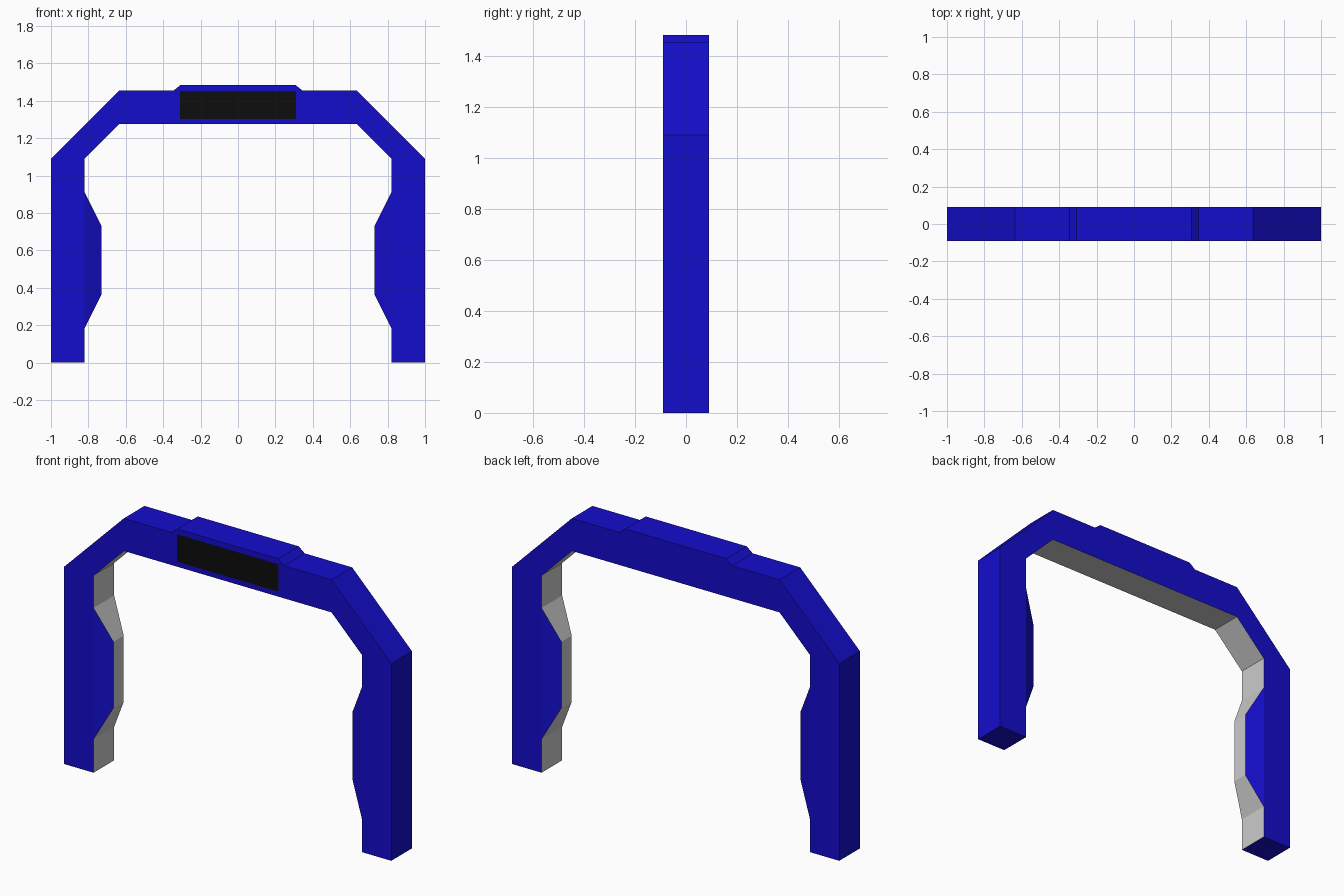
import bpy
import bmesh

if "Cube" in bpy.data.objects:
    bpy.data.objects.remove(bpy.data.objects["Cube"])

D = 0.09  # half depth


def material(name, color):
    m = bpy.data.materials.new(name)
    m.diffuse_color = color
    m.use_nodes = True
    m.node_tree.nodes["Principled BSDF"].inputs["Base Color"].default_value = m.diffuse_color
    return m


BLUE = material("blue", (0.007, 0.004, 0.6, 1))
GREY = material("grey", (0.8, 0.8, 0.8, 1))
BLACK = material("black", (0.004, 0.004, 0.004, 1))


def finish(name, bm, mats):
    bmesh.ops.recalc_face_normals(bm, faces=bm.faces)
    mesh = bpy.data.meshes.new(name)
    bm.to_mesh(mesh)
    bm.free()
    for m in mats:
        mesh.materials.append(m)
    ob = bpy.data.objects.new(name, mesh)
    bpy.context.collection.objects.link(ob)
    return ob


def loft(name, rings, mats, grey_sides=()):
    """Join equal rings of points into a closed solid."""
    bm = bmesh.new()
    loops = [[bm.verts.new(p) for p in r] for r in rings]
    n = len(rings[0])
    for a, b in zip(loops, loops[1:]):
        for i in range(n):
            j = (i + 1) % n
            f = bm.faces.new((a[i], a[j], b[j], b[i]))
            if i in grey_sides:
                f.material_index = 1
    bm.faces.new(loops[0])
    last = bm.faces.new(loops[-1])
    if 'cap' in grey_sides:
        last.material_index = 1
    return finish(name, bm, mats)


# arch frame: swept box section with a grey inner lining
half = [((1, 0), (0.82, 0)), ((1, 1.09), (0.82, 1.09)), ((0.635, 1.455), (0.635, 1.275))]
path = half + [((-ox, oz), (-ix, iz)) for (ox, oz), (ix, iz) in reversed(half)]
rings = [[(ox, -D, oz), (ox, D, oz), (ix, D, iz), (ix, -D, iz)]
         for (ox, oz), (ix, iz) in path]
loft("arch_frame", rings, [BLUE, GREY], {2})

# tapered pads on the inside of both legs
for side, s in (("left", -1), ("right", 1)):
    def pad_ring(x, y, z0, z1):
        return [(s * x, -y, z0), (s * x, y, z0), (s * x, y, z1), (s * x, -y, z1)]
    loft(side + "_leg_pad",
         [pad_ring(0.82, D, 0.185, 0.91), pad_ring(0.73, D / 2, 0.365, 0.73)],
         [BLUE, GREY], {0, 2, 'cap'})

# raised plate on top of the beam
plate = [(-0.345, 1.455), (0.345, 1.455), (0.308, 1.484), (-0.308, 1.484)]
loft("top_plate", [[(x, y, z) for x, z in plate] for y in (-D, D)], [BLUE])

# black display panel, almost flush with the front
panel = [(-0.31, 1.303), (0.31, 1.303), (0.31, 1.453), (-0.31, 1.453)]
loft("display_panel", [[(x, y, z) for x, z in panel] for y in (-D - 0.001, -D + 0.002)], [BLACK])
